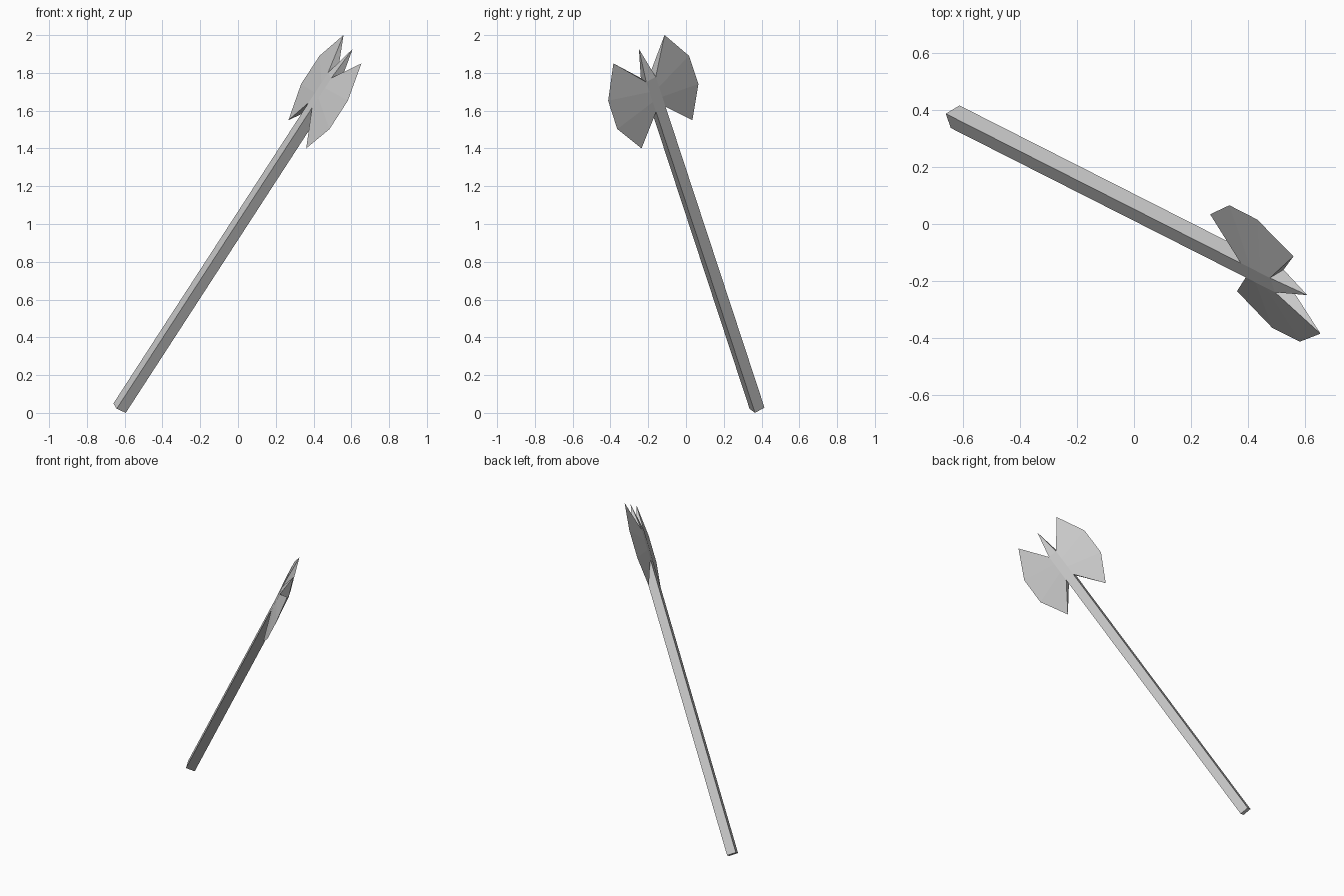
import bpy
import bmesh
from mathutils import Matrix, Vector

cube = bpy.data.objects.get("Cube")
if cube:
    bpy.data.objects.remove(cube, do_unlink=True)

# One plain grey for everything
grey = bpy.data.materials.new("grey")
grey.use_nodes = True
colour = (0.6, 0.6, 0.6, 1)
grey.diffuse_color = colour
grey.node_tree.nodes["Principled BSDF"].inputs["Base Color"].default_value = colour

# Leaning frame: local z runs up the handle, local x across the blades
axis = Vector((0.525, -0.266, 0.809)).normalized()
across = Vector((-0.294, 0.838, 0.464))
across = (across - axis * across.dot(axis)).normalized()
side = axis.cross(across)
lean = Matrix((across, side, axis)).transposed().to_4x4()
lean.translation = (-0.627, 0.376, 0.025)

H = 0.03                      # half thickness of the square handle
NECK, CROWN = 1.97, 2.165     # where the head starts and ends on the handle
TIP = 2.352


def finish(name, bm):
    bmesh.ops.recalc_face_normals(bm, faces=bm.faces)
    mesh = bpy.data.meshes.new(name)
    bm.to_mesh(mesh)
    bm.free()
    mesh.materials.append(grey)
    obj = bpy.data.objects.new(name, mesh)
    obj.matrix_world = lean
    bpy.context.collection.objects.link(obj)


def bridge(bm, low, high):
    n = len(low)
    for i in range(n):
        j = (i + 1) % n
        bm.faces.new((low[i], low[j], high[j], high[i]))


# Square handle, open where it runs into the head
bm = bmesh.new()
square = [(-H, -H), (H, -H), (H, H), (-H, H)]
rings = [[bm.verts.new((x, y, z)) for x, y in square] for z in (0, NECK)]
bm.faces.new(rings[0])
bridge(bm, *rings)
finish("handle", bm)

# Double-bladed head: each level holds the square core and two sharp edge points
bm = bmesh.new()
edge_profile = [(0.161, 1.793), (0.257, 1.975), (0.256, 2.16), (0.162, 2.35)]
levels = []
for i, (reach, height) in enumerate(edge_profile):
    core = NECK + (CROWN - NECK) * i / (len(edge_profile) - 1)
    points = [(-reach, 0, height), (-H, -H, core), (H, -H, core),
              (reach, 0, height), (H, H, core), (-H, H, core)]
    levels.append([bm.verts.new(p) for p in points])
for low, high in zip(levels, levels[1:]):
    bridge(bm, low, high)

# Triangles closing the blades below and above
for ring in (levels[0], levels[-1]):
    bm.faces.new((ring[0], ring[1], ring[5]))
    bm.faces.new((ring[3], ring[4], ring[2]))

# Pointed spike on top of the core
tip = bm.verts.new((0, 0, TIP))
top = [levels[-1][k] for k in (1, 2, 4, 5)]
for i in range(4):
    bm.faces.new((top[i], top[(i + 1) % 4], tip))
finish("axe_head", bm)
